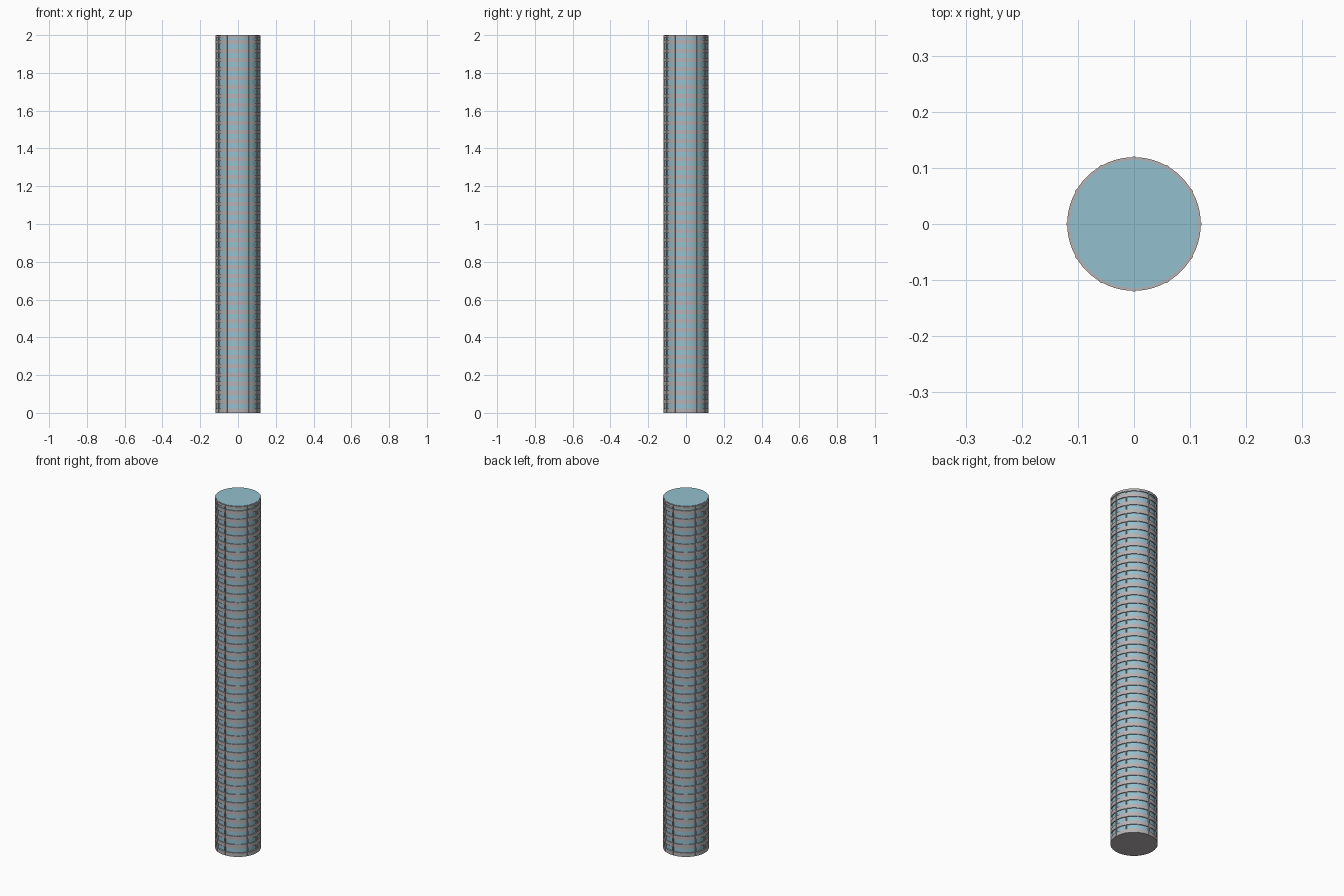
import bpy, math

cube = bpy.data.objects.get("Cube")
if cube:
    bpy.data.objects.remove(cube, do_unlink=True)

FLOORS = 42
STEP = 2.0 / FLOORS
SLAB = 0.022
R_GLASS, R_SLAB = 0.114, 0.119


def material(name, rgb):
    m = bpy.data.materials.new(name)
    m.use_nodes = True
    col = (*rgb, 1)
    m.diffuse_color = col
    m.node_tree.nodes["Principled BSDF"].inputs["Base Color"].default_value = col
    return m


glass = material("blue glass", (0.29, 0.53, 0.62))
concrete = material("warm grey concrete", (0.47, 0.44, 0.45))


def finish(name, mat, smooth=False):
    ob = bpy.context.object
    ob.name = name
    ob.data.materials.append(mat)
    if smooth:
        bpy.ops.object.shade_smooth_by_angle(angle=math.radians(30))
    return ob


def cylinder(name, radius, z0, z1, mat):
    bpy.ops.mesh.primitive_cylinder_add(vertices=64, radius=radius, depth=z1 - z0,
                                        location=(0, 0, (z0 + z1) / 2))
    return finish(name, mat, True)


# Glass core, showing as the roof disc
cylinder("glass_core", R_GLASS, 0.001, 2.0, glass)

# Floor slabs, repeated up the tower
slab = cylinder("floor_slabs", R_SLAB, 0, SLAB, concrete)
arr = slab.modifiers.new("floors", "ARRAY")
arr.use_relative_offset = False
arr.use_constant_offset = True
arr.constant_offset_displace = (0, 0, STEP)
arr.count = FLOORS

# Roof edge slab, just under the roof disc
cylinder("roof_edge", R_SLAB, 1.985, 1.998, concrete)

# Thin vertical mullions around the facade
for i in range(12):
    a = i * math.tau / 12
    r = R_GLASS + 0.001
    bpy.ops.mesh.primitive_cube_add(size=1, location=(r * math.cos(a), r * math.sin(a), 0.999),
                                    rotation=(0, 0, a))
    bpy.context.object.scale = (0.01, 0.006, 1.996)
    finish(f"mullion_{i + 1}", concrete)
